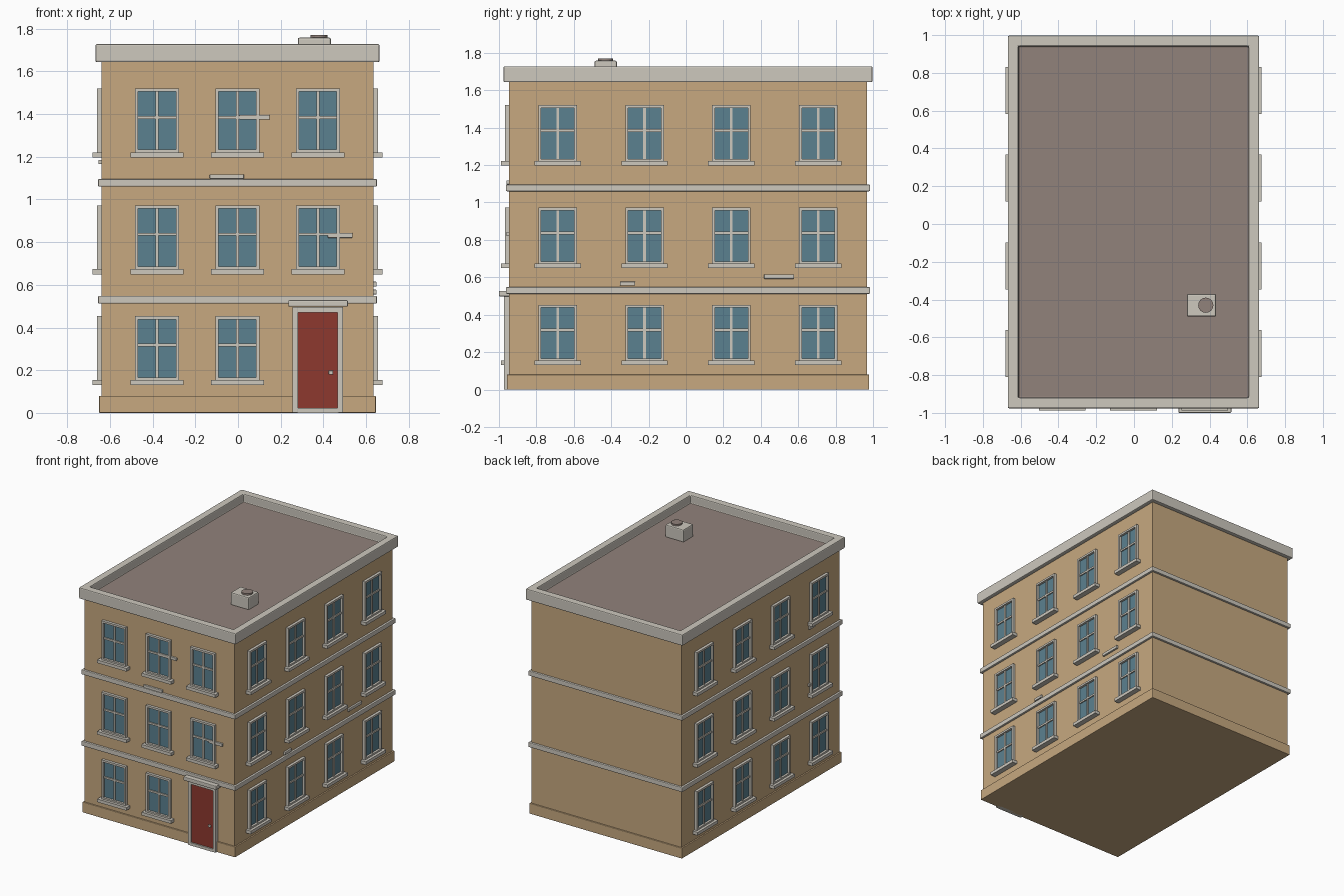
import bpy, bmesh, math
from mathutils import Matrix, Vector

cube = bpy.data.objects.get("Cube")
if cube:
    bpy.data.objects.remove(cube, do_unlink=True)


def material(name, rgb):
    m = bpy.data.materials.new(name)
    m.use_nodes = True
    m.diffuse_color = (*rgb, 1)
    m.node_tree.nodes["Principled BSDF"].inputs["Base Color"].default_value = (*rgb, 1)
    return m


tan = material("tan wall", (0.57, 0.395, 0.215))
stone = material("pale stone", (0.61, 0.58, 0.515))
glass = material("blue glass", (0.105, 0.22, 0.28))
red = material("red door paint", (0.27, 0.04, 0.028))
brown = material("brown roof", (0.285, 0.225, 0.198))

# Wall limits
X0, X1, Y0, Y1 = -0.64, 0.635, -0.947, 0.968
CX, CY = (X0 + X1) / 2, (Y0 + Y1) / 2
ROOF = 1.665


def add_box(bm, lo, hi, index=0):
    lo, hi = Vector(lo), Vector(hi)
    mat = Matrix.Translation((lo + hi) / 2) @ Matrix.Diagonal((*(hi - lo), 1))
    verts = bmesh.ops.create_cube(bm, size=1, matrix=mat)["verts"]
    for f in {f for v in verts for f in v.link_faces}:
        f.material_index = index


def mesh_from(bm, name, mats):
    me = bpy.data.meshes.new(name)
    bm.to_mesh(me)
    bm.free()
    for m in mats:
        me.materials.append(m)
    return me


def place(name, me, matrix=Matrix(), bevel=0):
    ob = bpy.data.objects.new(name, me)
    ob.matrix_world = matrix
    bpy.context.collection.objects.link(ob)
    if bevel:
        mod = ob.modifiers.new("soft edges", "BEVEL")
        mod.width = bevel
        mod.segments = 2
    return ob


def box(name, lo, hi, mat, bevel=0, matrix=Matrix()):
    bm = bmesh.new()
    add_box(bm, lo, hi)
    return place(name, mesh_from(bm, name, [mat]), matrix, bevel)


def slab(name, out, z0, z1, mat, bevel=0):
    """Full footprint block reaching a distance out from the walls."""
    return box(name, (X0 - out, Y0 - out, z0), (X1 + out, Y1 + out, z1), mat, bevel)


# Body, plinth and floor bands
slab("walls", 0, 0, ROOF - 0.01, tan)
slab("plinth", 0.011, 0, 0.08, tan, 0.004)
for name, z in (("lower_band", 0.512), ("upper_band", 1.06)):
    slab(name, 0.016, z, z + 0.036, stone, 0.005)

# Parapet ring: outer block with the top inset and sunk to the roof level
bm = bmesh.new()
add_box(bm, (X0 - 0.028, Y0 - 0.029, 1.643), (X1 + 0.028, Y1 + 0.029, 1.728))
top = max(bm.faces, key=lambda f: f.calc_center_median().z)
bmesh.ops.inset_region(bm, faces=[top], thickness=0.079)
sunk = bmesh.ops.extrude_discrete_faces(bm, faces=[top])["faces"][0]
sunk.material_index = 1
for v in sunk.verts:
    v.co.z = ROOF
place("parapet_and_roof", mesh_from(bm, "parapet_and_roof", [stone, brown]), bevel=0.007)

# Roof vent
box("vent_box", (0.28, -0.49, ROOF - 0.005), (0.435, -0.37, 1.758), stone, 0.008)
bm = bmesh.new()
bmesh.ops.create_cone(bm, cap_ends=True, segments=24, radius1=0.04, radius2=0.04,
                      depth=0.03, matrix=Matrix.Translation((0.38, -0.43, 1.755)))
place("vent_pipe", mesh_from(bm, "vent_pipe", [brown]))

# Window: local x along the wall, local -y outward, z up from the sill top
HALF, HIGH, RIM = 0.103, 0.302, 0.015
bm = bmesh.new()
for s in (-1, 1):
    a, b = sorted((s * HALF, s * (HALF - RIM)))
    add_box(bm, (a, -0.021, 0), (b, 0.01, HIGH))
inner = HALF - RIM
for z in (0, HIGH - RIM):
    add_box(bm, (-inner, -0.021, z), (inner, 0.01, z + RIM))
add_box(bm, (-inner, -0.004, RIM), (inner, 0.01, HIGH - RIM), 1)
add_box(bm, (-0.007, -0.012, RIM), (0.007, 0.008, HIGH - RIM))
add_box(bm, (-inner, -0.0125, 0.16), (inner, 0.008, 0.174))
add_box(bm, (-0.124, -0.041, -0.021), (0.124, 0.01, 0.003))
window = mesh_from(bm, "window", [stone, glass])

front = Matrix.Translation((CX, Y0, 0))
right = Matrix.Translation((X1, CY, 0)) @ Matrix.Rotation(math.pi / 2, 4, "Z")
left = Matrix.Translation((X0, CY, 0)) @ Matrix.Rotation(-math.pi / 2, 4, "Z")

for floor, z in enumerate((0.151, 0.67, 1.218)):
    for col in (-1, 0, 1):
        if floor == 0 and col == 1:
            continue  # the door stands here
        place("front_window", window, front @ Matrix.Translation((col * 0.377, 0, z)))
    for name, side in (("positive_x_window", right), ("negative_x_window", left)):
        for col in range(4):
            u = (col - 1.5) * 0.4645
            place(name, window, side @ Matrix.Translation((u, 0, z)))

# Door with frame, hood and handle
for name, x in (("door_jamb_inner", 0.255), ("door_jamb_outer", 0.466)):
    box(name, (x, -0.973, 0), (x + 0.026, Y0 + 0.01, 0.497), stone, 0.003)
box("door_lintel", (0.278, -0.972, 0.47), (0.47, Y0 + 0.01, 0.497), stone)
box("door_threshold", (0.278, -0.972, 0), (0.47, Y0 + 0.01, 0.022), stone)
box("door_panel", (0.278, -0.962, 0.02), (0.47, Y0 + 0.01, 0.472), red)
box("door_handle", (0.425, -0.972, 0.18), (0.446, -0.96, 0.198), stone, 0.003)
box("door_hood", (0.236, -1.0, 0.498), (0.515, Y0 + 0.01, 0.528), stone, 0.005)

# Small stone ledges fixed to the walls: side, start, end, bottom, top
ledges = (
    (front, 0.008, 0.15, 1.374, 1.396),
    (front, 0.423, 0.539, 0.82, 0.843),
    (front, -0.13, 0.03, 1.097, 1.118),
    (right, -0.363, -0.283, 0.555, 0.577),
    (right, 0.407, 0.567, 0.592, 0.615),
    (left, 0.58, 0.65, 1.165, 1.185),
    (left, 0.575, 0.62, 0.73, 0.75),
)
for side, a, b, z0, z1 in ledges:
    box("wall_ledge", (a, -0.014, z0), (b, 0.01, z1), stone, 0.003, side)
